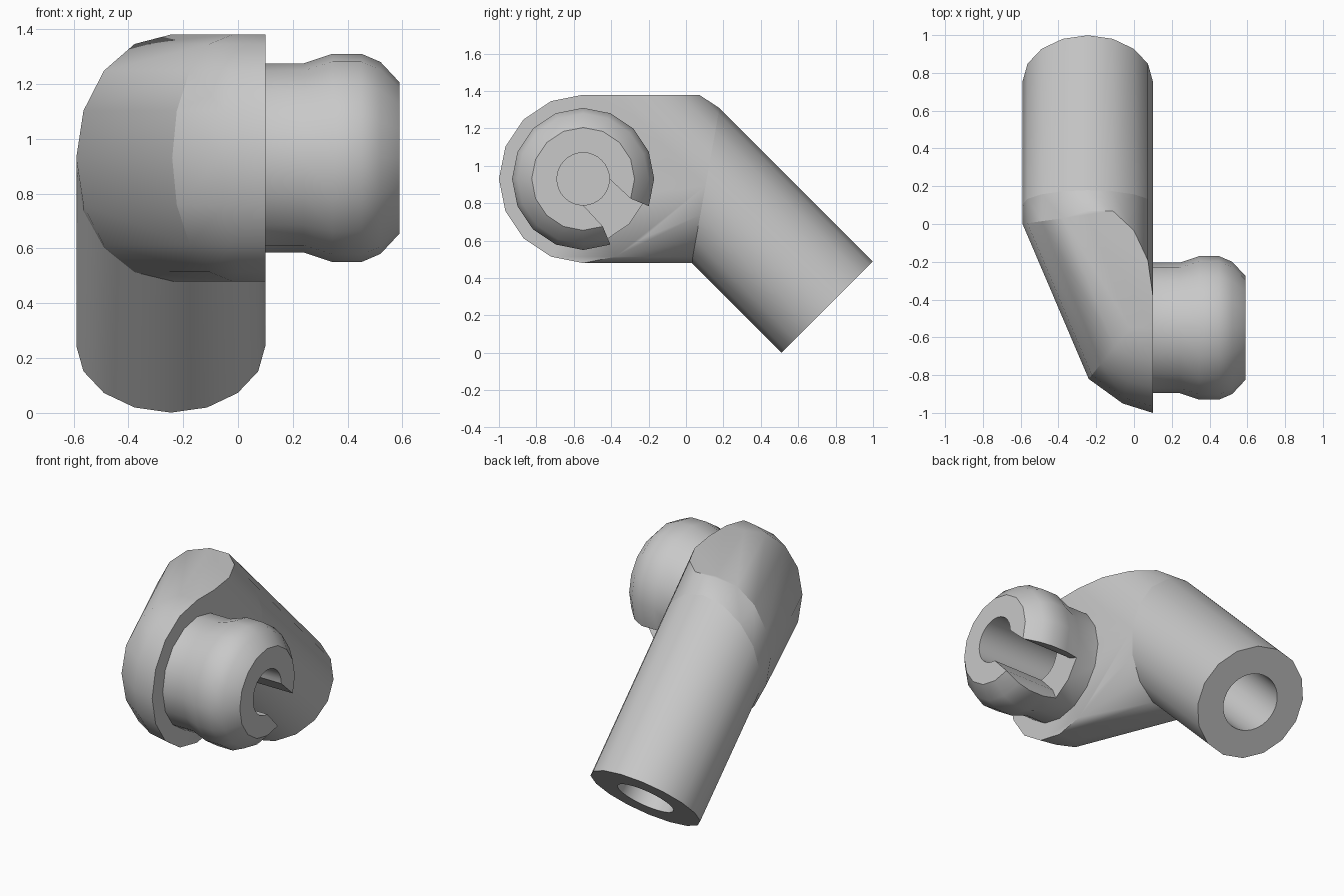
import bpy, bmesh
from math import sin, cos, radians, sqrt
from mathutils import Vector, Matrix

cube = bpy.data.objects.get("Cube")
if cube:
    bpy.data.objects.remove(cube, do_unlink=True)

grey = bpy.data.materials.new("light grey")
grey.use_nodes = True
grey.diffuse_color = (0.58, 0.58, 0.58, 1)
grey.node_tree.nodes["Principled BSDF"].inputs["Base Color"].default_value = grey.diffuse_color

SIDES = 16
STEP = radians(360 / SIDES)
PLUG_Y, MID_Z = -0.55, 0.93      # plug axis, runs along x
ARM_X, ARM_R = -0.245, 0.345     # sloping arm
SIDE_X, DISC_R = 0.10, 0.45      # flat side of the body


def make_object(name, bm):
    bmesh.ops.recalc_face_normals(bm, faces=bm.faces[:])
    mesh = bpy.data.meshes.new(name)
    bm.to_mesh(mesh)
    bm.free()
    mesh.materials.append(grey)
    obj = bpy.data.objects.new(name, mesh)
    bpy.context.collection.objects.link(obj)
    return obj


def loft(name, rings):
    """Bridge equal rings of points and cap both ends."""
    bm = bmesh.new()
    loops = [[bm.verts.new(p) for p in ring] for ring in rings]
    for a, b in zip(loops, loops[1:]):
        for i in range(len(a)):
            j = (i + 1) % len(a)
            bm.faces.new((a[i], a[j], b[j], b[i]))
    bm.faces.new(loops[0])
    bm.faces.new(loops[-1])
    return make_object(name, bm)


def rod(name, start, end, radius):
    """Cylinder between two points."""
    start, end = Vector(start), Vector(end)
    axis = end - start
    place = Matrix.Translation((start + end) / 2) @ axis.to_track_quat('Z', 'Y').to_matrix().to_4x4()
    bm = bmesh.new()
    bmesh.ops.create_cone(bm, cap_ends=True, segments=32, radius1=radius,
                          radius2=radius, depth=axis.length, matrix=place)
    return make_object(name, bm)


def finish(obj, cutters):
    """Cut the openings, then smooth the rounded surfaces."""
    bpy.ops.object.select_all(action='DESELECT')
    bpy.context.view_layer.objects.active = obj
    obj.select_set(True)
    for cutter in cutters:
        mod = obj.modifiers.new("cut", 'BOOLEAN')
        mod.operation = 'DIFFERENCE'
        mod.solver = 'EXACT'
        mod.object = cutter
        bpy.ops.object.modifier_apply(modifier=mod.name)
    bpy.ops.object.shade_smooth_by_angle(angle=radians(28))


def circle_x(x, r):
    """Ring around the plug axis."""
    return [(x, PLUG_Y + r * cos(i * STEP), MID_Z + r * sin(i * STEP)) for i in range(SIDES)]


def arm_start(a):
    """Point of the arm's section on the mitre plane of the bend."""
    k = ARM_R * cos(a) / sqrt(2)
    y, z = 0.07 + k, MID_Z + k
    s = (0.03 + 0.18 * (z - 0.48) - y) / 1.18
    return (ARM_X + ARM_R * sin(a), y + s, z - s)


def arm_end(a):
    k = ARM_R * cos(a) / sqrt(2)
    return (ARM_X + ARM_R * sin(a), 0.755 + k, 0.245 + k)


# Sloping arm
turns = [i * STEP for i in range(SIDES)]
mitre = [arm_start(a) for a in turns]
arm = loft("arm", [mitre, [arm_end(a) for a in turns]])

# Elbow body: hull of the side disc, rounded nose, left flank and mitre
points = circle_x(SIDE_X, DISC_R) + mitre
for i in range(-4, 5):
    c, z = cos(i * STEP), MID_Z + DISC_R * sin(i * STEP)
    points.append((0.04 - 0.10 * c, PLUG_Y - 0.40 * c, z))
    points.append((-0.02 - 0.22 * c, PLUG_Y - 0.27 * c, z))
    points.append((ARM_X - ARM_R * c, 0.05 * (1 - c), z))
for i in range(5):
    y = min(0.07, -0.38 + 0.49 * cos(i * STEP))
    points.append((ARM_X + ARM_R * sin(i * STEP), y, MID_Z + DISC_R))
bm = bmesh.new()
for p in points:
    bm.verts.new(p)
bmesh.ops.remove_doubles(bm, verts=bm.verts[:], dist=0.002)
bmesh.ops.convex_hull(bm, input=bm.verts[:])
bmesh.ops.delete(bm, geom=[v for v in bm.verts if not v.link_faces], context='VERTS')
bmesh.ops.dissolve_limit(bm, angle_limit=radians(1), verts=bm.verts[:], edges=bm.edges[:])
body = make_object("elbow_body", bm)

# Plug with neck and bulging rim
profile = [(0.10, 0.345), (0.24, 0.345), (0.345, 0.38), (0.45, 0.38), (0.52, 0.35), (0.59, 0.275)]
plug = loft("plug", [circle_x(x, r) for x, r in profile])

# Openings: arm bore, plug bore and flared slot
arm_bore = rod("arm_bore_cutter", (ARM_X, 0.11, 0.89), (ARM_X, 0.90, 0.10), 0.175)
plug_bore = rod("plug_bore_cutter", (-0.05, PLUG_Y, MID_Z), (0.8, PLUG_Y, MID_Z), 0.14)
outline = [(0, 0), (0.14, 0), (0.275, -22.5), (0.6, -22.5),
           (0.6, -67.5), (0.275, -67.5), (0.14, -90)]
slot = loft("slot_cutter", [[(x, PLUG_Y + r * cos(radians(d)), MID_Z + r * sin(radians(d)))
                             for r, d in outline] for x in (0.24, 0.8)])

finish(arm, [arm_bore])
finish(body, [arm_bore, plug_bore])
finish(plug, [slot, plug_bore])
for cutter in (arm_bore, plug_bore, slot):
    bpy.data.objects.remove(cutter, do_unlink=True)
